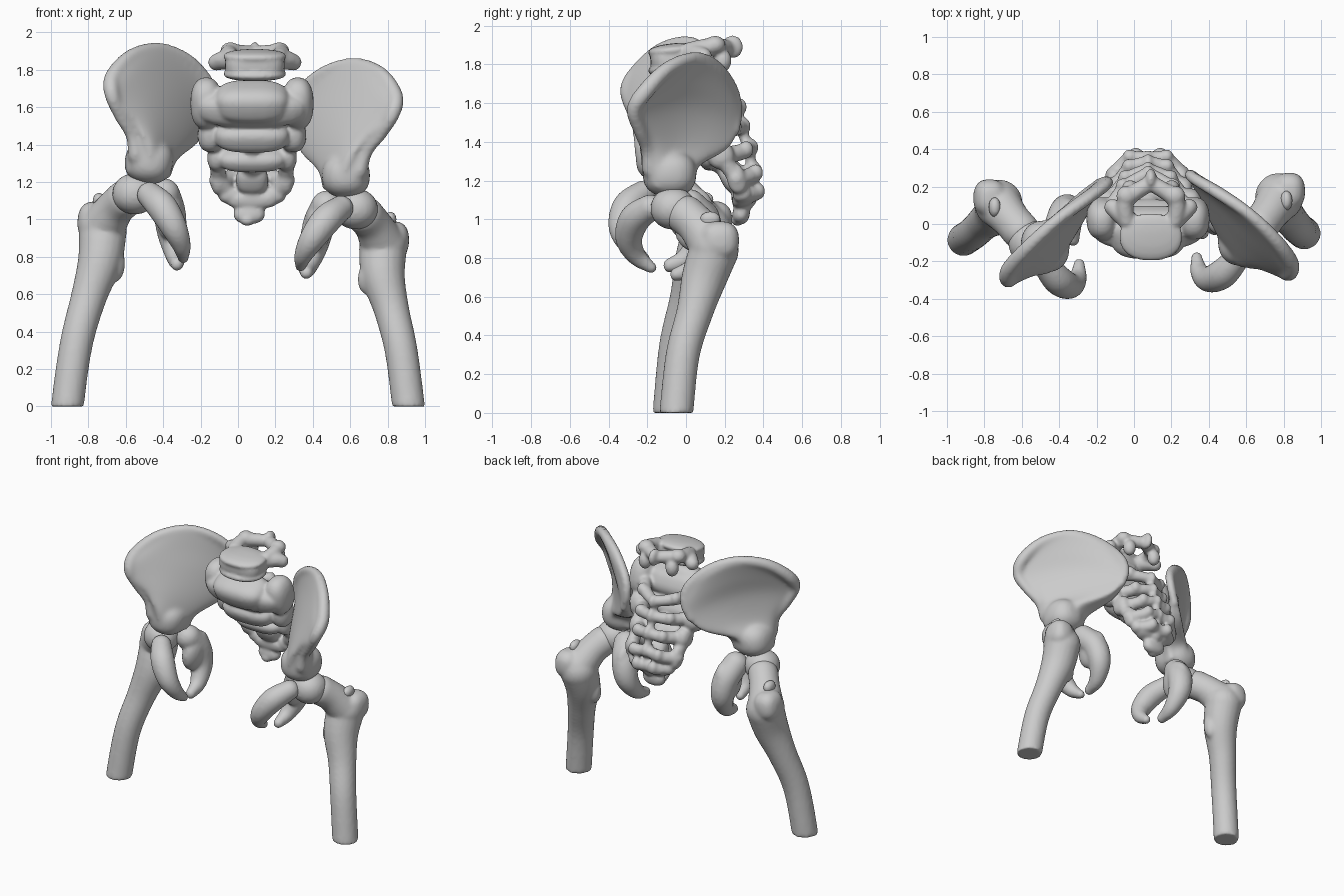
import bpy, bmesh, math
from mathutils import Vector, Matrix

if "Cube" in bpy.data.objects:
    bpy.data.objects.remove(bpy.data.objects["Cube"])


def spline(rows, n=6):
    """Catmull-Rom resampling of rows of numbers."""
    out = []
    last = len(rows) - 1
    for i in range(last):
        a, b, c, d = rows[max(i - 1, 0)], rows[i], rows[i + 1], rows[min(i + 2, last)]
        for k in range(n):
            t = k / n
            out.append([0.5 * (2 * q + (r - p) * t + (2 * p - 5 * q + 4 * r - s) * t * t
                               + (3 * q - p - 3 * r + s) * t ** 3)
                        for p, q, r, s in zip(a, b, c, d)])
    out.append(list(rows[-1]))
    return out


def ball(bm, c, r, tilt=0, power=1.0):
    """Ellipsoid; power below 1 makes it boxier."""
    vs = bmesh.ops.create_uvsphere(bm, u_segments=24, v_segments=16, radius=1)['verts']
    m = Matrix.Translation(c) @ Matrix.Rotation(math.radians(tilt), 4, 'X')
    for v in vs:
        p = [math.copysign(abs(q) ** power, q) * s for q, s in zip(v.co, r)]
        v.co = m @ Vector(p)


def tube(bm, pts, rounded=True):
    """Round bar through (x, y, z, radius) points."""
    path = spline(pts)
    side, rings, n = Vector((1, 0.2, 0)), [], 20
    for i, p in enumerate(path):
        a, b = path[max(i - 1, 0)], path[min(i + 1, len(path) - 1)]
        t = (Vector(b[:3]) - Vector(a[:3])).normalized()
        if i == 0 and not rounded:
            t = Vector((0, 0, 1))
        if i == 0 and abs(t.dot(side.normalized())) > 0.8:
            side = Vector((0, 0, 1))
        side = (side - t * side.dot(t)).normalized()
        other = t.cross(side)
        rings.append([bm.verts.new(Vector(p[:3]) + p[3] * (
            side * math.cos(k * math.tau / n) + other * math.sin(k * math.tau / n)))
            for k in range(n)])
    for a, b in zip(rings, rings[1:]):
        for k in range(n):
            bm.faces.new((a[k], a[(k + 1) % n], b[(k + 1) % n], b[k]))
    bm.faces.new(rings[0][::-1])
    bm.faces.new(rings[-1])
    for p in ([pts[0]] if rounded else []) + [pts[-1]]:
        ball(bm, p[:3], [p[3]] * 3)


def blade(bm, rows, cols=18):
    """Curved plate: each row is back, middle, front point and thickness."""
    grid, thick = [], []
    for r in spline(rows, 5):
        b, m, f = Vector(r[0:3]), Vector(r[3:6]), Vector(r[6:9])
        ts = [j / cols for j in range(cols + 1)]
        grid.append([b * (1 - t) * (1 - 2 * t) + m * 4 * t * (1 - t) + f * t * (2 * t - 1) for t in ts])
        thick.append(r[9])
    h, sides = len(grid), ([], [])
    for i in range(h):
        for j in range(cols + 1):
            du = grid[i][min(j + 1, cols)] - grid[i][max(j - 1, 0)]
            dv = grid[min(i + 1, h - 1)][j] - grid[max(i - 1, 0)][j]
            off = du.cross(dv).normalized() * thick[i] / 2
            e = abs(2 * j / cols - 1)
            off *= 1.05 - 0.35 * e ** 4
            for s, sg in zip(sides, (1, -1)):
                s.append(bm.verts.new(grid[i][j] + off * sg))
    w = cols + 1
    for i in range(h - 1):
        for j in range(cols):
            q = [i * w + j, i * w + j + 1, (i + 1) * w + j + 1, (i + 1) * w + j]
            bm.faces.new([sides[0][k] for k in q])
            bm.faces.new([sides[1][k] for k in reversed(q)])
    rim = list(range(cols)) + [i * w + cols for i in range(h - 1)]
    rim += [(h - 1) * w + j for j in range(cols, 0, -1)] + [i * w for i in range(h - 1, 0, -1)]
    for a, b in zip(rim, rim[1:] + rim[:1]):
        bm.faces.new((sides[1][a], sides[1][b], sides[0][b], sides[0][a]))


def bone(name, bm, voxel=0.012, smooth=6):
    """Fuse the parts into one smooth skin."""
    bmesh.ops.recalc_face_normals(bm, faces=bm.faces)
    raw = bpy.data.meshes.new(name)
    bm.to_mesh(raw)
    bm.free()
    ob = bpy.data.objects.new(name, raw)
    bpy.context.collection.objects.link(ob)
    rm = ob.modifiers.new("fuse", 'REMESH')
    rm.mode, rm.voxel_size, rm.use_smooth_shade = 'VOXEL', voxel, True
    sm = ob.modifiers.new("soften", 'SMOOTH')
    sm.factor, sm.iterations = 0.5, smooth
    dg = bpy.context.evaluated_depsgraph_get()
    mesh = bpy.data.meshes.new_from_object(ob.evaluated_get(dg))
    ob.modifiers.clear()
    ob.data = mesh
    for p in mesh.polygons:
        p.use_smooth = True
    return ob


def both_sides(name, bm, **kw):
    """Right bone plus its mirrored, slightly tilted left partner."""
    right = bone("right_" + name, bm, **kw)
    mesh = right.data.copy()
    for v in mesh.vertices:
        x, y, z = v.co
        z = max(z, 0)
        v.co = (-x + 0.07 * z ** 1.75, y - 0.035, z + (0.08 + 0.11 * (x - 0.62)) * min(1, z / 0.8))
    mesh.flip_normals()
    left = bpy.data.objects.new("left_" + name, mesh)
    bpy.context.collection.objects.link(left)


# hip blades: plate, thick crest, socket block
bm = bmesh.new()
blade(bm, [
    (0.52, 0.03, 1.19, 0.57, -0.08, 1.16, 0.62, -0.19, 1.17, 0.19),
    (0.48, 0.05, 1.27, 0.57, -0.09, 1.27, 0.64, -0.205, 1.28, 0.18),
    (0.37, 0.19, 1.355, 0.55, -0.06, 1.40, 0.70, -0.215, 1.41, 0.125),
    (0.31, 0.26, 1.46, 0.56, -0.02, 1.57, 0.80, -0.27, 1.51, 0.075),
    (0.30, 0.27, 1.56, 0.60, 0.01, 1.71, 0.845, -0.275, 1.59, 0.065),
    (0.32, 0.24, 1.65, 0.62, 0.05, 1.83, 0.845, -0.215, 1.665, 0.065)])
tube(bm, [(0.325, 0.25, 1.46, 0.03), (0.30, 0.263, 1.56, 0.03), (0.325, 0.24, 1.67, 0.032),
          (0.455, 0.16, 1.785, 0.033), (0.62, 0.05, 1.832, 0.034), (0.76, -0.09, 1.78, 0.039),
          (0.84, -0.21, 1.66, 0.044), (0.827, -0.268, 1.565, 0.04), (0.765, -0.24, 1.46, 0.034),
          (0.685, -0.20, 1.36, 0.035), (0.65, -0.185, 1.26, 0.045)])
ball(bm, (0.577, -0.085, 1.235), (0.13, 0.14, 0.12), 0, 0.85)
both_sides("hip_blade", bm, smooth=14)

# thigh bones
bm = bmesh.new()
tube(bm, [(0.912, -0.05, 0.0, 0.088), (0.872, -0.017, 0.3, 0.088), (0.82, 0.045, 0.52, 0.095),
          (0.775, 0.095, 0.70, 0.118), (0.775, 0.145, 0.84, 0.128)], rounded=False)
tube(bm, [(0.78, 0.14, 0.86, 0.125), (0.725, 0.06, 0.965, 0.103), (0.68, 0.0, 1.02, 0.103)])
ball(bm, (0.83, 0.175, 0.89), (0.085, 0.10, 0.10), 0, 0.8)
ball(bm, (0.685, 0.09, 0.68), (0.045, 0.05, 0.08))
both_sides("thigh_bone", bm)
bm = bmesh.new()
ball(bm, (0.63, -0.065, 1.055), (0.118, 0.118, 0.108), 0, 0.95)
both_sides("thigh_head", bm, smooth=2)
bm = bmesh.new()
ball(bm, (0.815, 0.125, 1.0), (0.033, 0.055, 0.042))
both_sides("trochanter_cap", bm, smooth=2)

# front and rear lower hip bones
bm = bmesh.new()
tube(bm, [(0.55, -0.185, 1.06, 0.068), (0.475, -0.265, 1.0, 0.08), (0.40, -0.295, 0.90, 0.07),
          (0.35, -0.255, 0.81, 0.05), (0.335, -0.18, 0.75, 0.03)])
both_sides("pubic_bone", bm, smooth=4)
bm = bmesh.new()
tube(bm, [(0.475, 0.02, 1.07, 0.085), (0.435, 0.095, 0.98, 0.087), (0.405, 0.11, 0.86, 0.078),
          (0.375, 0.045, 0.755, 0.055), (0.365, -0.05, 0.715, 0.035)])
ball(bm, (0.43, 0.06, 0.97), (0.07, 0.12, 0.14), -15)
both_sides("sitting_bone", bm, smooth=6)

# sacrum: body, side masses and rear arch per segment
bm = bmesh.new()
CX = 0.075
# y, z, body size, tilt, side mass (x, y, z, rx, ry, rz), spine tip y and z
segments = [
    (-0.06, 1.63, (0.20, 0.125, 0.10), 28, (0.245, 0.03, 1.62, 0.085, 0.11, 0.14), 0.27, 1.58),
    (0.03, 1.45, (0.20, 0.10, 0.078), 32, (0.22, 0.10, 1.45, 0.07, 0.09, 0.09), 0.29, 1.48),
    (0.14, 1.325, (0.18, 0.08, 0.058), 38, (0.185, 0.18, 1.33, 0.055, 0.07, 0.07), 0.33, 1.37),
    (0.245, 1.215, (0.085, 0.065, 0.075), 30, (0.18, 0.26, 1.21, 0.04, 0.05, 0.08), 0.35, 1.25),
    (0.29, 1.105, (0.14, 0.055, 0.045), 12, (0.12, 0.29, 1.13, 0.06, 0.05, 0.045), 0.34, 1.14)]
for y, z, size, tilt, (sx, sy, sz, rx, ry, rz), by, bz in segments:
    ball(bm, (CX, y, z), size, tilt, 0.7)
    for s in (-1, 1):
        ball(bm, (CX + s * sx, sy, sz), (rx, ry, rz), tilt / 2, 0.85)
        tube(bm, [(CX + s * sx * 0.85, sy + 0.03, sz, 0.045),
                  (CX + s * sx * 0.5, (sy + by) / 2 + 0.04, (sz + bz) / 2, 0.042), (CX, by, bz, 0.036)])
        ball(bm, (CX + s * sx * 0.55, (sy + by) / 2 + 0.055, (sz + bz) / 2 + 0.01), (0.038, 0.04, 0.045))
    ball(bm, (CX, by, bz), (0.03, 0.045, 0.05))
# wings and median crest
ball(bm, (CX, -0.02, 1.60), (0.30, 0.115, 0.10), 24, 0.75)
tube(bm, [(CX, s[5] - 0.01, s[6], 0.028) for s in segments])
for a, b in zip(segments, segments[1:]):
    tube(bm, [(CX, a[0] + 0.02, a[1], 0.07), (CX, b[0] + 0.02, b[1], 0.055)])
    for s in (-1, 1):
        tube(bm, [(CX + s * a[4][0], a[4][1], a[4][2], 0.05), (CX + s * b[4][0], b[4][1], b[4][2], 0.037)])
ball(bm, (0.06, 0.285, 1.03), (0.085, 0.045, 0.055), -10, 0.85)
ball(bm, (0.05, 0.265, 0.995), (0.04, 0.035, 0.03))
bone("sacrum", bm, voxel=0.01, smooth=8)

# last back vertebra
bm = bmesh.new()
VX = 0.09
ball(bm, (VX, -0.07, 1.825), (0.16, 0.115, 0.075), 6, 0.7)
for dz in (-0.048, 0.048):
    ball(bm, (VX, -0.07, 1.825 + dz), (0.17, 0.128, 0.035), 6, 0.9)
for s in (-1, 1):
    tube(bm, [(VX + s * 0.1, 0.0, 1.85, 0.055), (VX + s * 0.17, 0.06, 1.85, 0.05),
              (VX + s * 0.205, 0.09, 1.84, 0.045)])
    tube(bm, [(VX + s * 0.13, 0.02, 1.87, 0.045), (VX + s * 0.13, 0.13, 1.89, 0.047),
              (VX, 0.22, 1.885, 0.042)])
    ball(bm, (VX + s * 0.13, 0.15, 1.9), (0.055, 0.055, 0.048))
    ball(bm, (VX + s * 0.11, 0.19, 1.82), (0.045, 0.045, 0.06))
ball(bm, (VX, 0.24, 1.89), (0.032, 0.055, 0.06))
bone("last_vertebra", bm, voxel=0.01, smooth=6)
